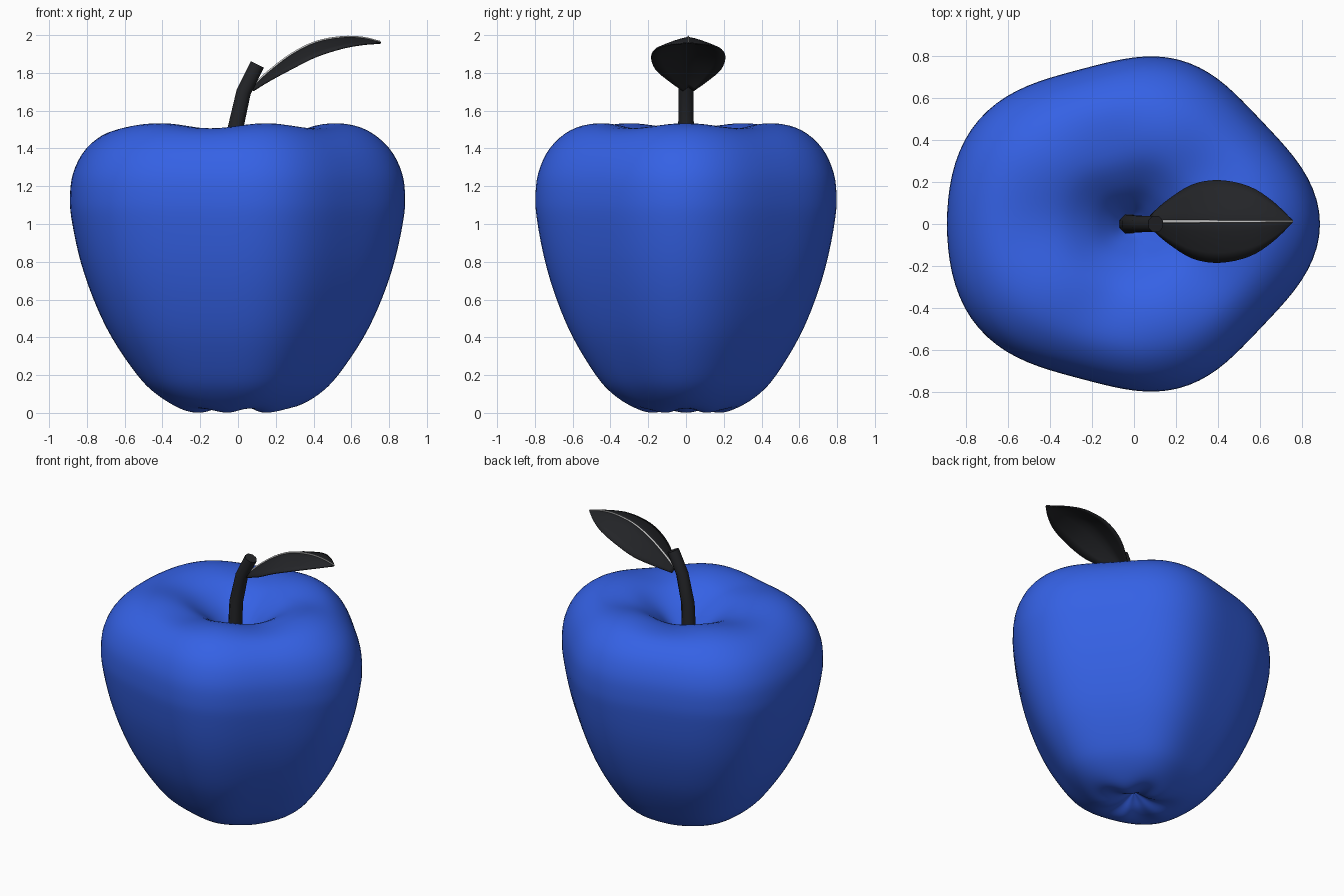
import bpy, bmesh, math
from mathutils import Vector

if "Cube" in bpy.data.objects:
    bpy.data.objects.remove(bpy.data.objects["Cube"])


def material(name, rgb):
    m = bpy.data.materials.new(name)
    m.diffuse_color = (*rgb, 1)
    m.use_nodes = True
    m.node_tree.nodes["Principled BSDF"].inputs["Base Color"].default_value = m.diffuse_color
    return m


def spline(pts, steps):
    """Smooth curve through the points (Catmull-Rom)."""
    p = [Vector(q) for q in pts]
    p = [2 * p[0] - p[1]] + p + [2 * p[-1] - p[-2]]
    out = []
    for i in range(1, len(p) - 2):
        a, b, c, d = p[i - 1:i + 3]
        for s in range(steps):
            t = s / steps
            out.append(0.5 * (2 * b + (c - a) * t + (2 * a - 5 * b + 4 * c - d) * t * t
                              + (3 * b - a - 3 * c + d) * t ** 3))
    return out + [p[-2]]


def grid_object(name, rows, mat, closed=False, caps=False, angle=40):
    """Skin a list of equally long vertex rows."""
    bm = bmesh.new()
    vs = [[bm.verts.new(co) for co in row] for row in rows]
    n = len(rows[0])
    for a, b in zip(vs, vs[1:]):
        for j in range(n if closed else n - 1):
            k = (j + 1) % n
            bm.faces.new((a[j], a[k], b[k], b[j]))
    if caps:
        bm.faces.new(vs[0][::-1])
        bm.faces.new(vs[-1])
    bmesh.ops.remove_doubles(bm, verts=bm.verts, dist=1e-5)
    bmesh.ops.recalc_face_normals(bm, faces=bm.faces)
    me = bpy.data.meshes.new(name)
    bm.to_mesh(me)
    bm.free()
    ob = bpy.data.objects.new(name, me)
    bpy.context.collection.objects.link(ob)
    me.materials.append(mat)
    bpy.ops.object.select_all(action='DESELECT')
    ob.select_set(True)
    bpy.context.view_layer.objects.active = ob
    bpy.ops.object.shade_smooth_by_angle(angle=math.radians(angle))
    return ob


def tube(name, path, radii, sides, mat):
    """Round tube along a path lying in the xz plane."""
    rows = []
    for i, p in enumerate(path):
        t = (path[min(i + 1, len(path) - 1)] - path[max(i - 1, 0)]).normalized()
        u = Vector((0, 1, 0))
        v = t.cross(u)
        rows.append([p + radii[i] * (math.cos(a) * u + math.sin(a) * v)
                     for a in (math.tau * (k + 0.5) / sides for k in range(sides))])
    return grid_object(name, rows, mat, closed=True, caps=True, angle=50)


blue = material("skin_blue", (0.035, 0.12, 0.78))
black = material("dark", (0.017, 0.018, 0.021))
pale = material("pale_rib", (0.75, 0.75, 0.75))

# Fruit outline seen from above: radii at 0, 36 ... 180 degrees, blended by cosines
LOBES = [0.885, 0.785, 0.81, 0.778, 0.885, 0.89]
coef = []
for k in range(6):
    s = sum(r * math.cos(k * j * math.pi / 5) * (0.5 if j in (0, 5) else 1)
            for j, r in enumerate(LOBES))
    coef.append(s * 2 / 5 * (0.5 if k in (0, 5) else 1))


def outline(a):
    return sum(c * math.cos(k * a) for k, c in enumerate(coef)) / 0.885


# Fruit: side profile from the bottom dimple up to the stem dimple
profile = spline([(0, .10), (.05, .07), (.12, .03), (.21, .012), (.31, .03), (.43, .10),
                  (.53, .20), (.665, .40), (.76, .60), (.828, .80), (.872, 1.0), (.885, 1.13),
                  (.868, 1.27), (.80, 1.40), (.68, 1.492), (.53, 1.52), (.36, 1.495),
                  (.22, 1.415), (.12, 1.32), (.05, 1.24), (0, 1.21)], 4)
rows = []
for r, z in profile:
    r = max(r, 0)
    row = []
    for j in range(96):
        a = math.tau * j / 96
        if z > 0.8:
            lift = 0.014 * math.exp(-((r - 0.48) / 0.22) ** 2)
        else:
            lift = 0.011 * math.exp(-((r - 0.2) / 0.12) ** 2)
        rr = r * outline(a)
        row.append((rr * math.cos(a), rr * math.sin(a), z + lift * math.cos(5 * a)))
    rows.append(row)
grid_object("fruit", rows, blue, closed=True, angle=80)

# Stem
tube("stem", [Vector(p) for p in ((-.025, 0, 1.19), (-.015, 0, 1.5), (.03, 0, 1.70), (.103, 0, 1.845))],
     [.05, .045, .042, .042], 8, black)

# Leaf: (x, half width, rib height, edge height), folded down from the rib
leaf = [(.08, .03, 1.725, 1.705), (.16, .10, 1.80, 1.755), (.28, .175, 1.892, 1.82),
        (.41, .195, 1.958, 1.885), (.55, .165, 1.985, 1.93), (.66, .095, 1.982, 1.95),
        (.755, .003, 1.96, 1.957)]
stations = spline([(x, w, h) for x, w, h, e in leaf], 4)
drops = spline([(x, h - e, 0) for x, w, h, e in leaf], 4)
rows = []
for (x, w, h), (_, d, _) in zip(stations, drops):
    rows.append([(x, 0.012 + w * s / 4, h - d * abs(s / 4) ** 1.3) for s in range(-4, 5)])
ob = grid_object("leaf", rows, black, angle=60)
thick = ob.modifiers.new("thickness", 'SOLIDIFY')
thick.thickness = 0.008
thick.offset = 0

# Leaf rib
rib = [Vector((x, 0.012, h + 0.005)) for x, w, h in stations]
tube("leaf_rib", rib, [0.008 - 0.004 * i / len(rib) for i in range(len(rib))], 8, pale)
